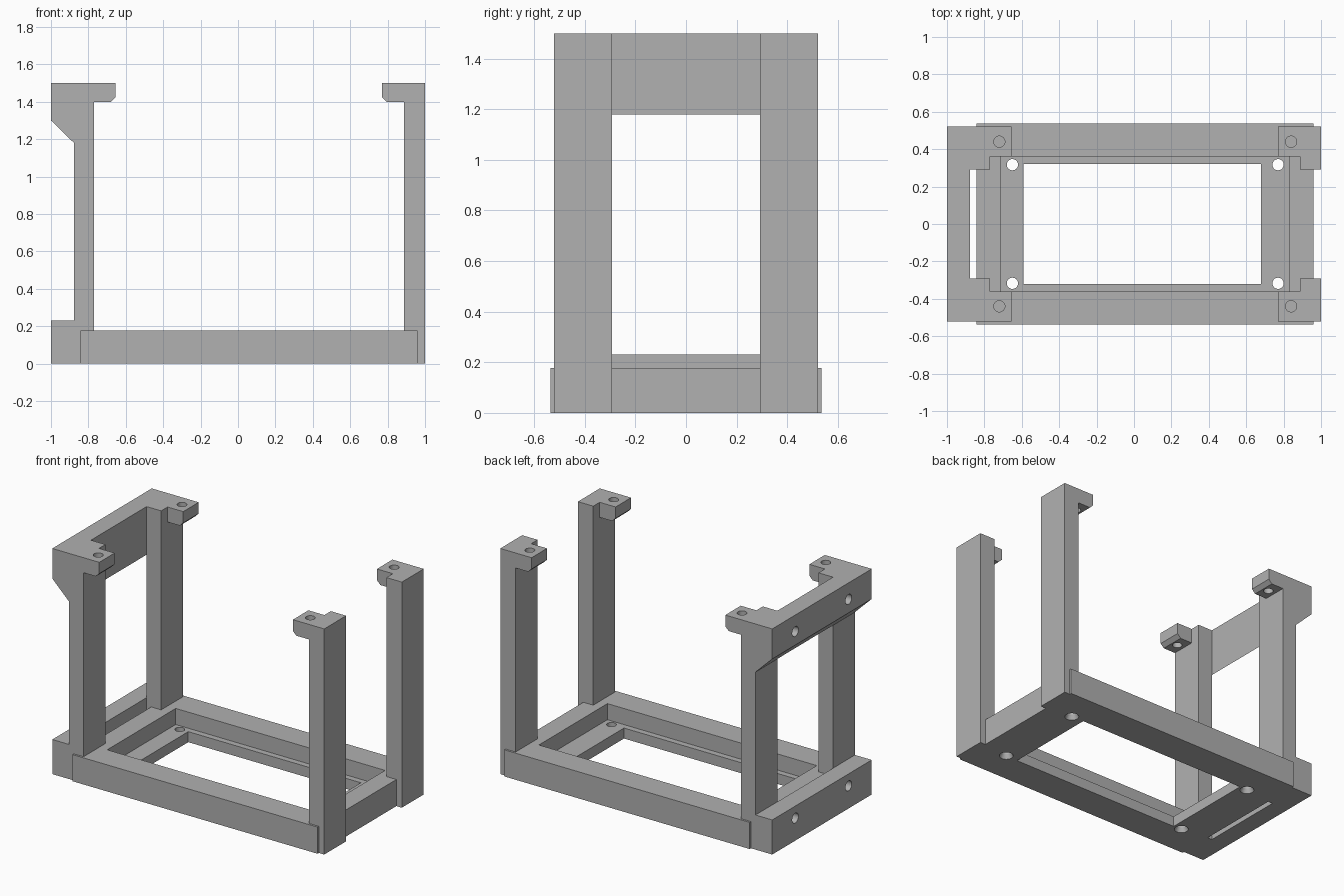
import bpy
import bmesh
from mathutils import Matrix, Vector

cube = bpy.data.objects.get("Cube")
if cube:
    bpy.data.objects.remove(cube, do_unlink=True)

grey = bpy.data.materials.new("plain grey")
grey.use_nodes = True
COLOUR = (0.44, 0.44, 0.44, 1)
grey.diffuse_color = COLOUR
grey.node_tree.nodes["Principled BSDF"].inputs["Base Color"].default_value = COLOUR

# Shared sizes
POST_IN, POST_OUT = 0.2925, 0.5225   # post extent along y
TAB_IN = 0.36                        # inner side of the mounting tabs
TOP = 1.5
BASE_TOP = 0.177
SIDES = (("front", -1), ("back", 1))


def finish(name, bm):
    bmesh.ops.recalc_face_normals(bm, faces=bm.faces)
    mesh = bpy.data.meshes.new(name)
    bm.to_mesh(mesh)
    bm.free()
    mesh.materials.append(grey)
    ob = bpy.data.objects.new(name, mesh)
    bpy.context.scene.collection.objects.link(ob)
    return ob


def extrude_y(name, profile, y0, y1):
    """Extrude an (x, z) outline along y."""
    bm = bmesh.new()
    face = bm.faces.new([bm.verts.new((x, y0, z)) for x, z in profile])
    ext = bmesh.ops.extrude_face_region(bm, geom=[face])
    verts = [g for g in ext["geom"] if isinstance(g, bmesh.types.BMVert)]
    bmesh.ops.translate(bm, vec=(0, y1 - y0, 0), verts=verts)
    return finish(name, bm)


def box(name, x0, x1, y0, y1, z0, z1):
    return extrude_y(name, [(x0, z0), (x1, z0), (x1, z1), (x0, z1)], y0, y1)


def drill(centre, axis, depth, r1=0.03, r2=0.03):
    """Round cutter, r1 at the start of the axis and r2 at its end."""
    bm = bmesh.new()
    turn = Vector((0, 0, 1)).rotation_difference(Vector(axis)).to_matrix().to_4x4()
    bmesh.ops.create_cone(bm, cap_ends=True, segments=32, radius1=r1, radius2=r2,
                          depth=depth, matrix=Matrix.Translation(centre) @ turn)
    return finish("cutter", bm)


def combine(target, others, operation, keep=False):
    """Apply a boolean with each other object in turn."""
    for other in others:
        mod = target.modifiers.new("boolean", "BOOLEAN")
        mod.operation = operation
        mod.solver = "EXACT"
        mod.object = other
        graph = bpy.context.evaluated_depsgraph_get()
        graph.update()
        mesh = bpy.data.meshes.new_from_object(target.evaluated_get(graph))
        target.modifiers.clear()
        target.data = mesh
        mesh.name = target.name
        if not keep:
            bpy.data.objects.remove(other, do_unlink=True)


def span(sign, a, b):
    return sorted((sign * a, sign * b))


def tab(sign, root, tip):
    """Chamfered mounting tab reaching from a post towards the middle."""
    d = 0.025 if tip > root else -0.025
    outline = [(root - d, TOP), (tip, TOP), (tip, 1.425), (tip - d, 1.4), (root - d, 1.4)]
    return extrude_y("tab", outline, *span(sign, TAB_IN, POST_OUT))


# Right end frame: two stepped posts, lower rail, upper brace
post_outline = [(-1, 0), (-1, 0.23), (-0.877, 0.23), (-0.877, 1.18), (-1, 1.3),
                (-1, TOP), (-0.77, TOP), (-0.77, 0)]
end_frame = extrude_y("right_end_frame", post_outline, *span(-1, POST_IN, POST_OUT))
brace_outline = [(-1, 1.3), (-1, TOP), (-0.877, TOP), (-0.877, 1.18)]
combine(end_frame, [
    extrude_y("post", post_outline, *span(1, POST_IN, POST_OUT)),
    box("rail", -1, -0.877, -POST_IN, POST_IN, 0, 0.23),
    extrude_y("brace", brace_outline, -POST_IN, POST_IN),
    tab(-1, -0.77, -0.655),
    tab(1, -0.77, -0.655),
], "UNION")

# Screw holes in the tabs, blind holes in the rail and brace
for _, s in SIDES:
    combine(end_frame, [drill((-0.72, s * 0.44, 1.45), (0, 0, 1), 0.2)], "DIFFERENCE")
    for z in (0.15, 1.39):
        combine(end_frame, [drill((-0.98, s * 0.28, z), (1, 0, 0), 0.12, 0.033, 0.033)],
                "DIFFERENCE")

# Left posts, each with its own tab
left_posts = []
for label, s in SIDES:
    post = box(label + "_left_post", 0.887, 1, *span(s, POST_IN, POST_OUT), 0, TOP)
    combine(post, [tab(s, 0.887, 0.77)], "UNION")
    combine(post, [drill((0.84, s * 0.44, 1.45), (0, 0, 1), 0.2)], "DIFFERENCE")
    left_posts.append(post)

# Base frame: recessed tray with an open middle and countersunk holes in its ledge
base = box("base_frame", -0.843, 0.96, -0.536, 0.536, 0, BASE_TOP)
combine(base, [
    box("recess", -0.71, 0.83, -0.36, 0.36, 0.07, 0.3),
    box("opening", -0.59, 0.68, -0.32, 0.32, -0.1, 0.2),
], "DIFFERENCE")
for x in (-0.65, 0.77):
    for _, s in SIDES:
        spot = (x, s * 0.317)
        combine(base, [
            drill((*spot, 0.05), (0, 0, 1), 0.2),
            drill((*spot, 0.01), (0, 0, 1), 0.04, 0.048, 0.03),
        ], "DIFFERENCE")

# Notch the base around the posts
combine(base, [end_frame] + left_posts, "DIFFERENCE", keep=True)
